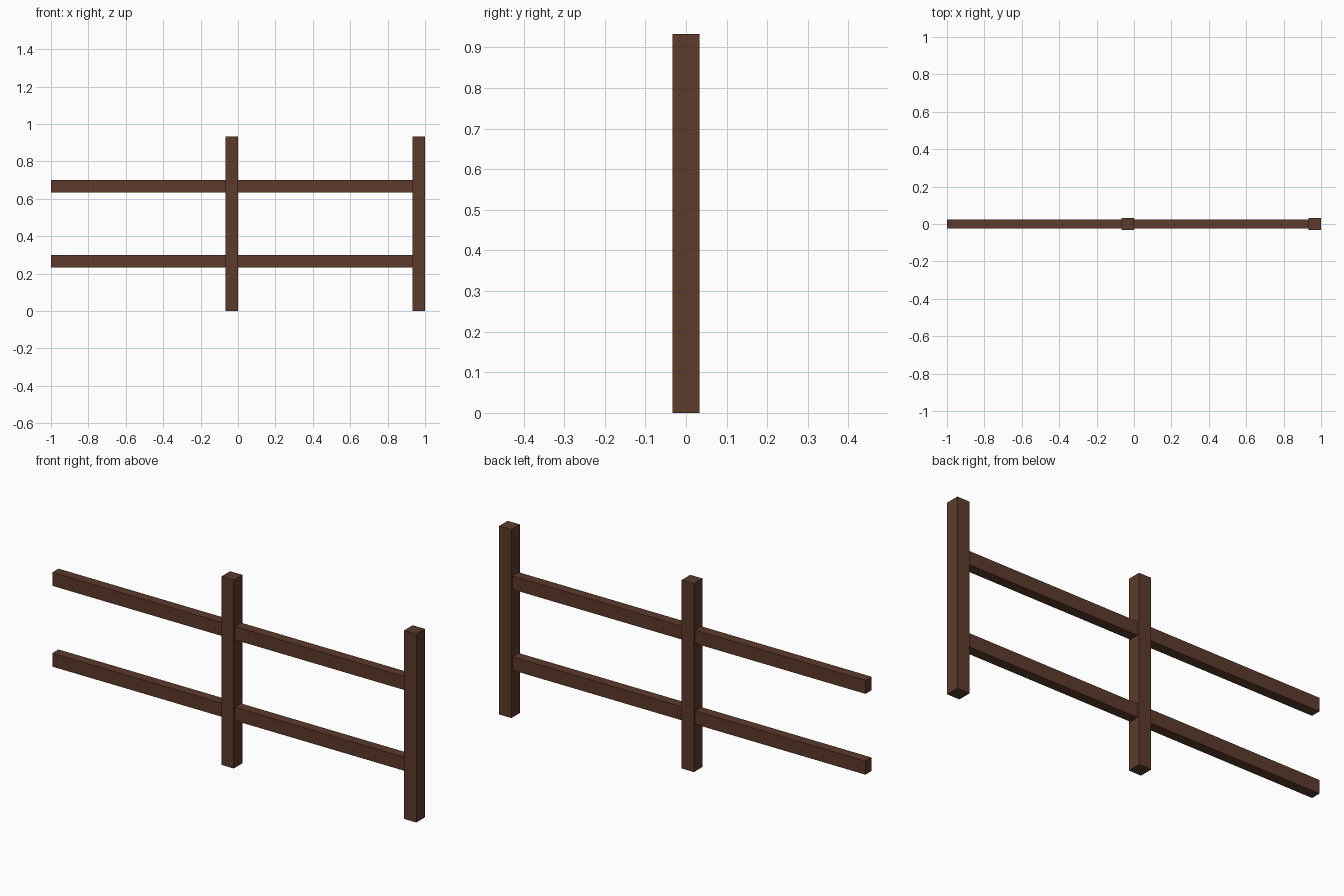
import bpy

if "Cube" in bpy.data.objects:
    bpy.data.objects.remove(bpy.data.objects["Cube"])

U = 1 / 15  # post width, the module of the fence

wood = bpy.data.materials.new("dark_wood")
wood.diffuse_color = (0.107, 0.043, 0.024, 1)
wood.use_nodes = True
wood.node_tree.nodes["Principled BSDF"].inputs["Base Color"].default_value = wood.diffuse_color


def beam(name, x0, x1, depth, z0, z1):
    """Box spanning x0..x1 and z0..z1, centred on y = 0."""
    bpy.ops.mesh.primitive_cube_add(size=1, location=((x0 + x1) / 2, 0, (z0 + z1) / 2))
    ob = bpy.context.object
    ob.name = name
    ob.scale = (x1 - x0, depth, z1 - z0)
    bpy.ops.object.transform_apply(location=False, rotation=False, scale=True)
    ob.data.materials.append(wood)


# Two identical bays: each has a post at its right end and two rails butting it
for bay, right in (("left", 0.0), ("right", 1.0)):
    beam(f"{bay}_post", right - U, right, U, 0, 14 * U)
    for level, z in (("lower", 3.5 * U), ("upper", 9.5 * U)):
        beam(f"{bay}_{level}_rail", right - 1, right - U, 0.048, z, z + U)
